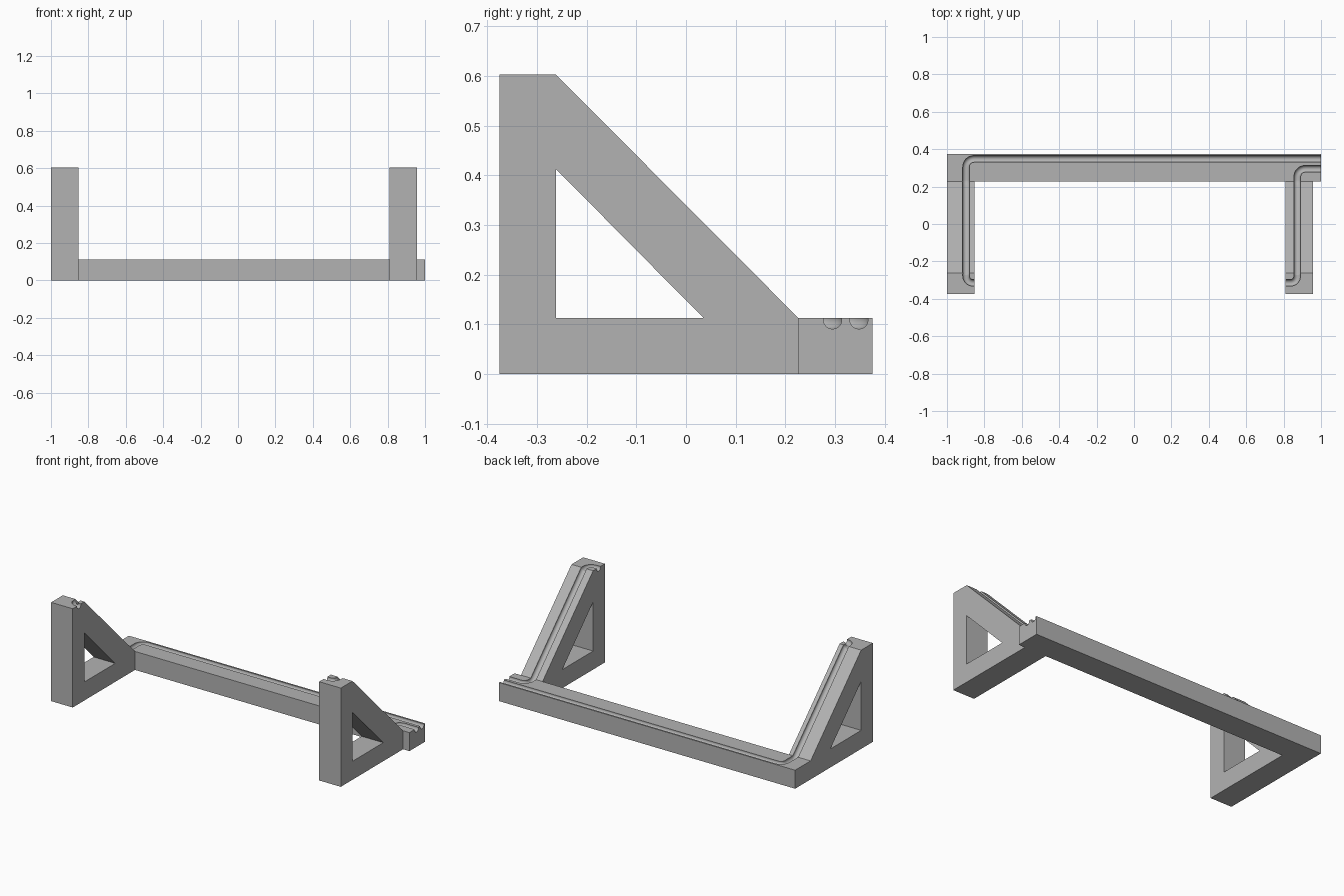
import bpy, bmesh
from mathutils import Vector

if "Cube" in bpy.data.objects:
    bpy.data.objects.remove(bpy.data.objects["Cube"], do_unlink=True)

BACK, JOIN, FRONT, PLATEAU = 0.375, 0.226, -0.375, -0.262
LOW, HIGH, WIDTH = 0.113, 0.603, 0.146
GROOVE_R, SINK = 0.0185, 0.004

grey = bpy.data.materials.new("plain_grey")
grey.use_nodes = True
COLOUR = (0.45, 0.45, 0.45, 1)
grey.diffuse_color = COLOUR
grey.node_tree.nodes["Principled BSDF"].inputs["Base Color"].default_value = COLOUR


def prism(name, outline, x0, x1):
    """Extrude a y-z outline along x."""
    bm = bmesh.new()
    face = bm.faces.new([bm.verts.new((x0, y, z)) for y, z in outline])
    ext = bmesh.ops.extrude_face_region(bm, geom=[face])
    moved = [v for v in ext["geom"] if isinstance(v, bmesh.types.BMVert)]
    bmesh.ops.translate(bm, verts=moved, vec=(x1 - x0, 0, 0))
    bmesh.ops.recalc_face_normals(bm, faces=bm.faces)
    mesh = bpy.data.meshes.new(name)
    bm.to_mesh(mesh)
    bm.free()
    mesh.materials.append(grey)
    ob = bpy.data.objects.new(name, mesh)
    bpy.context.collection.objects.link(ob)
    return ob


def rounded(corners, radii, steps=8):
    """Round the inner corners of a path."""
    pts = [corners[0]]
    for i, r in enumerate(radii, 1):
        c = corners[i]
        a = c + (corners[i - 1] - c).normalized() * r
        b = c + (corners[i + 1] - c).normalized() * r
        for k in range(steps + 1):
            t = k / steps
            w = 0.83 * 2 * t * (1 - t)   # weight close to a true arc
            s = (1 - t) ** 2 + w + t ** 2
            pts.append((a * (1 - t) ** 2 + c * w + b * t ** 2) / s)
    return pts + [corners[-1]]


def groove_cutter(name, y_rail, x_run, x_exit):
    """Round bar that follows the rail, climbs the slope and leaves sideways."""
    low, high, y_top = LOW - SINK, HIGH - SINK, -0.315
    corners = [Vector(p) for p in (
        (1.1, y_rail, low), (x_run, y_rail, low), (x_run, JOIN, low),
        (x_run, PLATEAU, high), (x_run, y_top, high), (x_exit, y_top, high))]
    curve = bpy.data.curves.new(name, "CURVE")
    curve.dimensions = "3D"
    curve.bevel_depth = GROOVE_R
    curve.bevel_resolution = 6
    curve.use_fill_caps = True
    pts = rounded(corners, (0.045, 0.01, 0.01, 0.04))
    line = curve.splines.new("POLY")
    line.points.add(len(pts) - 1)
    for p, co in zip(line.points, pts):
        p.co = (*co, 1)
    ob = bpy.data.objects.new(name, curve)
    bpy.context.collection.objects.link(ob)
    mesh = bpy.data.meshes.new_from_object(
        ob.evaluated_get(bpy.context.evaluated_depsgraph_get()))
    bpy.data.objects.remove(ob)
    bm = bmesh.new()
    bm.from_mesh(mesh)
    bmesh.ops.remove_doubles(bm, verts=bm.verts, dist=0.00001)
    bmesh.ops.recalc_face_normals(bm, faces=bm.faces)
    bm.to_mesh(mesh)
    bm.free()
    mesh.materials.clear()
    mesh.materials.append(grey)
    ob = bpy.data.objects.new(name, mesh)
    bpy.context.collection.objects.link(ob)
    ob.hide_render = True
    return ob


def cut(ob, cutters):
    for c in cutters:
        mod = ob.modifiers.new("cut", "BOOLEAN")
        mod.object, mod.operation, mod.solver = c, "DIFFERENCE", "EXACT"
    bpy.context.view_layer.update()
    mesh = bpy.data.meshes.new_from_object(
        ob.evaluated_get(bpy.context.evaluated_depsgraph_get()))
    ob.modifiers.clear()
    ob.data = mesh


# Long back rail
rail = prism("back_rail", [(JOIN, 0), (BACK, 0), (BACK, LOW), (JOIN, LOW)], -1, 1)

# Triangular side supports with a triangular window
side = [(FRONT, 0), (JOIN, 0), (JOIN, LOW), (PLATEAU, HIGH), (FRONT, HIGH)]
window = [(PLATEAU, LOW), (0.035, LOW), (PLATEAU, 0.413)]
supports = []
for name, x in (("right_support", -1), ("left_support", 0.811)):
    support = prism(name, side, x, x + WIDTH)
    hole = prism("window_cutter", window, x - 0.1, x + WIDTH + 0.1)
    cut(support, [hole])
    bpy.data.objects.remove(hole)
    supports.append(support)

# Round cable grooves along rail and supports
long_groove = groove_cutter("long_groove_cutter", 0.348, -0.898, -0.75)
short_groove = groove_cutter("short_groove_cutter", 0.295, 0.873, 0.7)
cut(rail, [long_groove, short_groove])
cut(supports[0], [long_groove])
cut(supports[1], [short_groove])
for c in (long_groove, short_groove):
    bpy.data.objects.remove(c)

# Smooth grooves, crisp edges
for ob in [rail] + supports:
    bpy.ops.object.select_all(action="DESELECT")
    ob.select_set(True)
    bpy.context.view_layer.objects.active = ob
    bpy.ops.object.shade_smooth_by_angle(angle=0.6)
